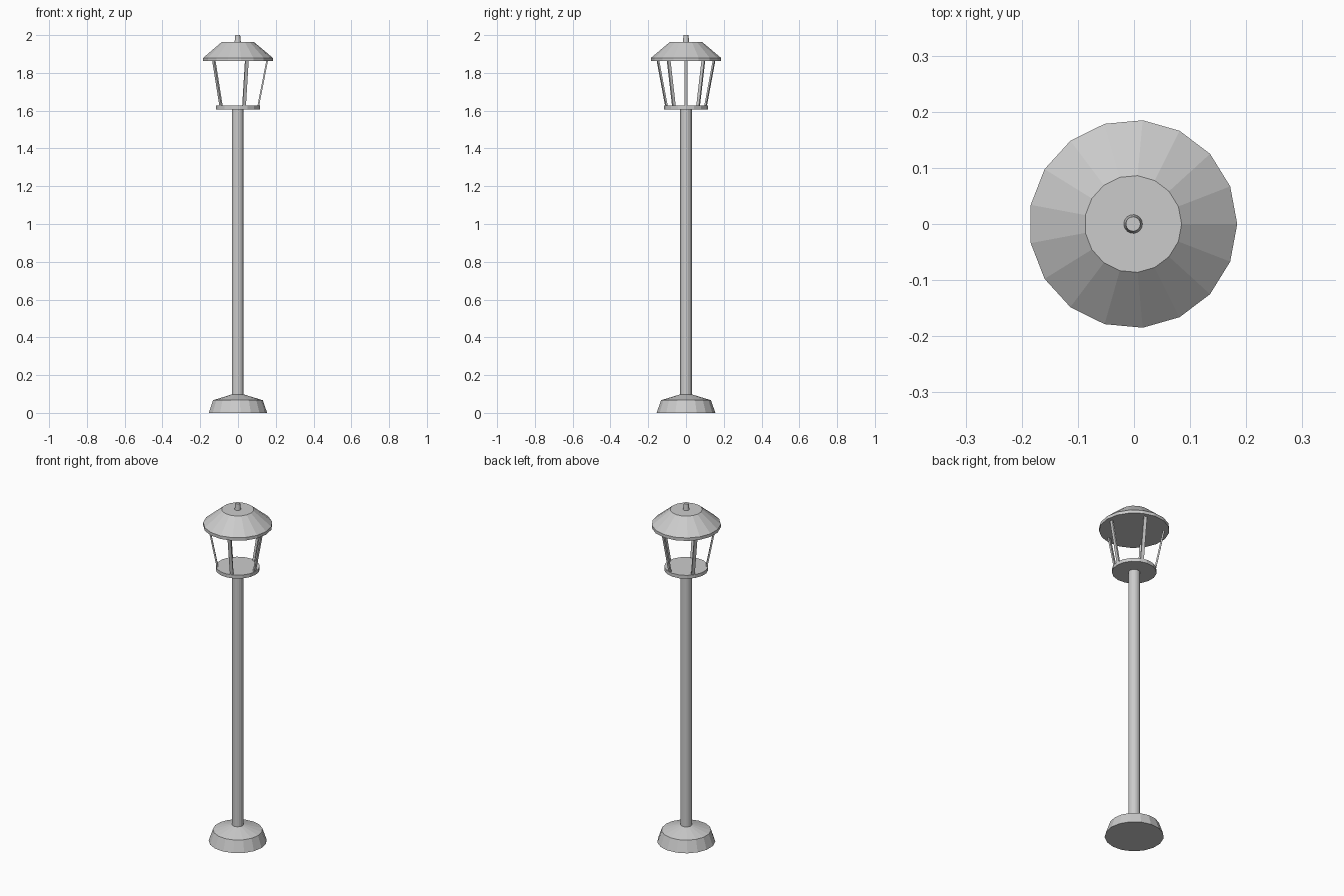
import bpy, bmesh
from math import sin, cos, pi, tau
from mathutils import Matrix, Vector

if "Cube" in bpy.data.objects:
    bpy.data.objects.remove(bpy.data.objects["Cube"])

SIDES = 17
CX = -0.0016  # odd-sided parts: centres the bounding box on x = 0


def add_object(name, bm):
    bmesh.ops.recalc_face_normals(bm, faces=bm.faces)
    mesh = bpy.data.meshes.new(name)
    bm.to_mesh(mesh)
    bm.free()
    obj = bpy.data.objects.new(name, mesh)
    obj.location.x = CX
    bpy.context.collection.objects.link(obj)
    return obj


def turned(name, profile, sides=SIDES):
    """Closed solid of revolution from (radius, height) pairs."""
    bm = bmesh.new()
    rings = [[bm.verts.new((r * cos(tau * i / sides), r * sin(tau * i / sides), z))
              for i in range(sides)] for r, z in profile]
    for a, b in zip(rings, rings[1:]):
        for i in range(sides):
            j = (i + 1) % sides
            bm.faces.new((a[i], a[j], b[j], b[i]))
    bm.faces.new(rings[0][::-1])
    bm.faces.new(rings[-1])
    return add_object(name, bm)


def strut(name, angle, bottom, top, thick, width):
    """Flat bar leaning outward from bottom to top (radius, height)."""
    bm = bmesh.new()
    bmesh.ops.create_cube(bm, size=1)
    for v in bm.verts:
        r, z = top if v.co.z > 0 else bottom
        v.co = Vector((r + v.co.x * thick, v.co.y * width, z))
    bm.transform(Matrix.Rotation(angle, 4, 'Z'))
    return add_object(name, bm)


# Foot and post
turned("base", [(0.156, 0), (0.133, 0.067), (0.031, 0.098)])
turned("post", [(0.031, 0.09), (0.031, 1.61)])

# Lantern floor, roof and finial
turned("lantern_floor", [(0.118, 1.607), (0.118, 1.627)])
turned("lantern_roof", [(0.1856, 1.862), (0.1856, 1.88), (0.0865, 1.963)])
turned("finial", [(0.017, 1.96), (0.013, 2.0)])

# Five leaning struts
for k in range(5):
    strut(f"strut_{k + 1}", tau * k / 5, (0.108, 1.62), (0.157, 1.87), 0.009, 0.018)
